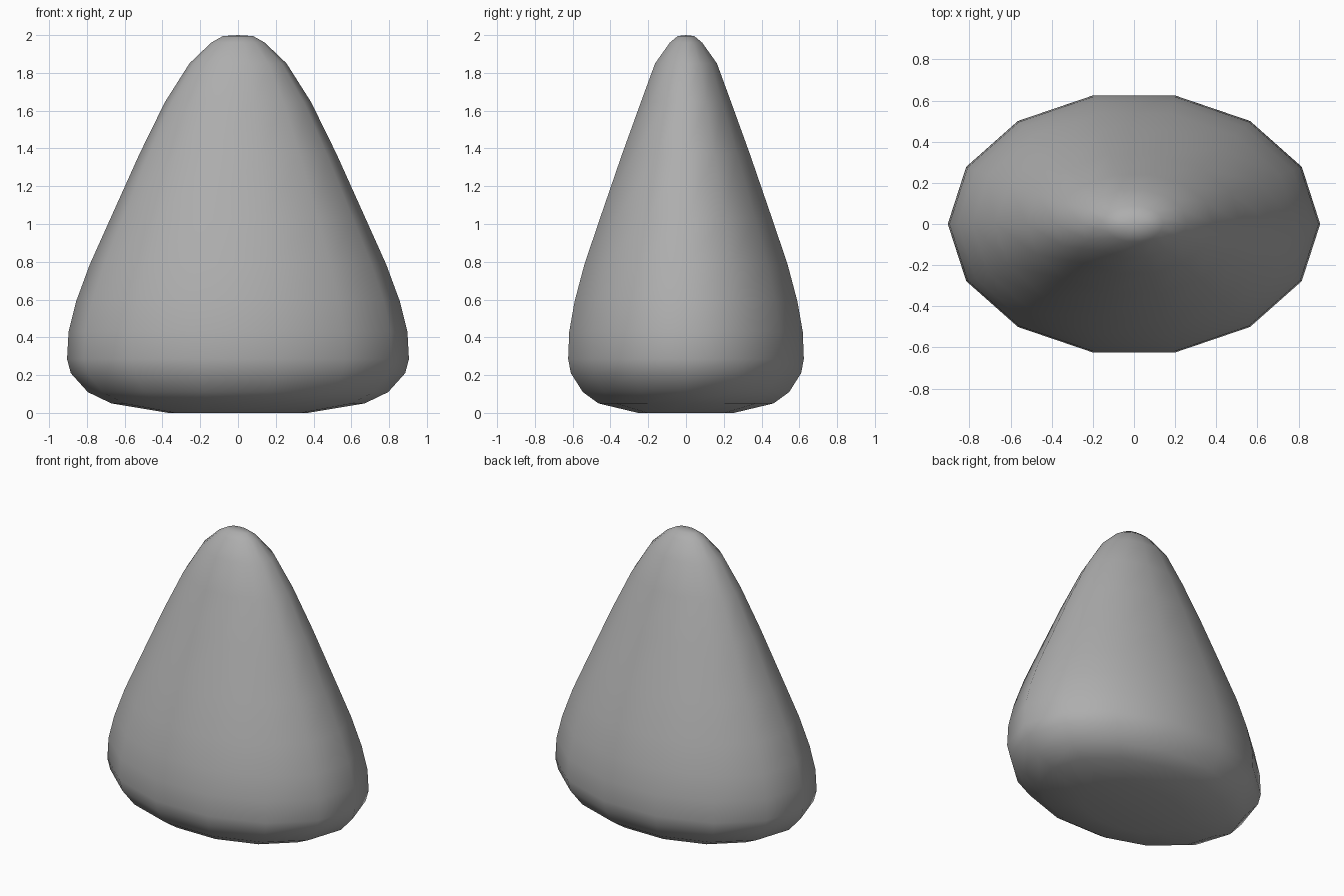
import bpy
import bmesh
from math import sin, cos, tau

SIDES = 14

cube = bpy.data.objects.get("Cube")
if cube:
    bpy.data.objects.remove(cube, do_unlink=True)

# Plain stone grey
grey = bpy.data.materials.new("stone_grey")
grey.use_nodes = True
colour = (0.42, 0.42, 0.42, 1)
grey.diffuse_color = colour
grey.node_tree.nodes["Principled BSDF"].inputs["Base Color"].default_value = colour

# Oval cross-sections from the base up: height, half width, half depth
rings = [
    (0.0, 0.37, 0.26), (0.05, 0.67, 0.475), (0.11, 0.795, 0.56),
    (0.21, 0.885, 0.625), (0.285, 0.905, 0.64), (0.43, 0.897, 0.634),
    (0.59, 0.857, 0.605), (0.785, 0.785, 0.552), (1.03, 0.675, 0.467),
    (1.37, 0.522, 0.347), (1.645, 0.387, 0.245), (1.85, 0.257, 0.168),
    (1.96, 0.142, 0.088), (1.995, 0.08, 0.045),
]

# Tapered body: loft the ovals and close both ends
bm = bmesh.new()
loops = [[bm.verts.new((rx * cos(tau * i / SIDES), ry * sin(tau * i / SIDES), z))
          for i in range(SIDES)] for z, rx, ry in rings]
for low, high in zip(loops, loops[1:]):
    for i in range(SIDES):
        j = (i + 1) % SIDES
        bm.faces.new((low[i], low[j], high[j], high[i]))
base = bm.verts.new((0, 0, 0))
tip = bm.verts.new((0, 0, 2))
for i in range(SIDES):
    j = (i + 1) % SIDES
    bm.faces.new((base, loops[0][j], loops[0][i]))
    bm.faces.new((tip, loops[-1][i], loops[-1][j]))
for face in bm.faces:
    face.smooth = True

mesh = bpy.data.meshes.new("stone_body")
bm.to_mesh(mesh)
bm.free()
mesh.materials.append(grey)
body = bpy.data.objects.new("stone_body", mesh)
bpy.context.collection.objects.link(body)
